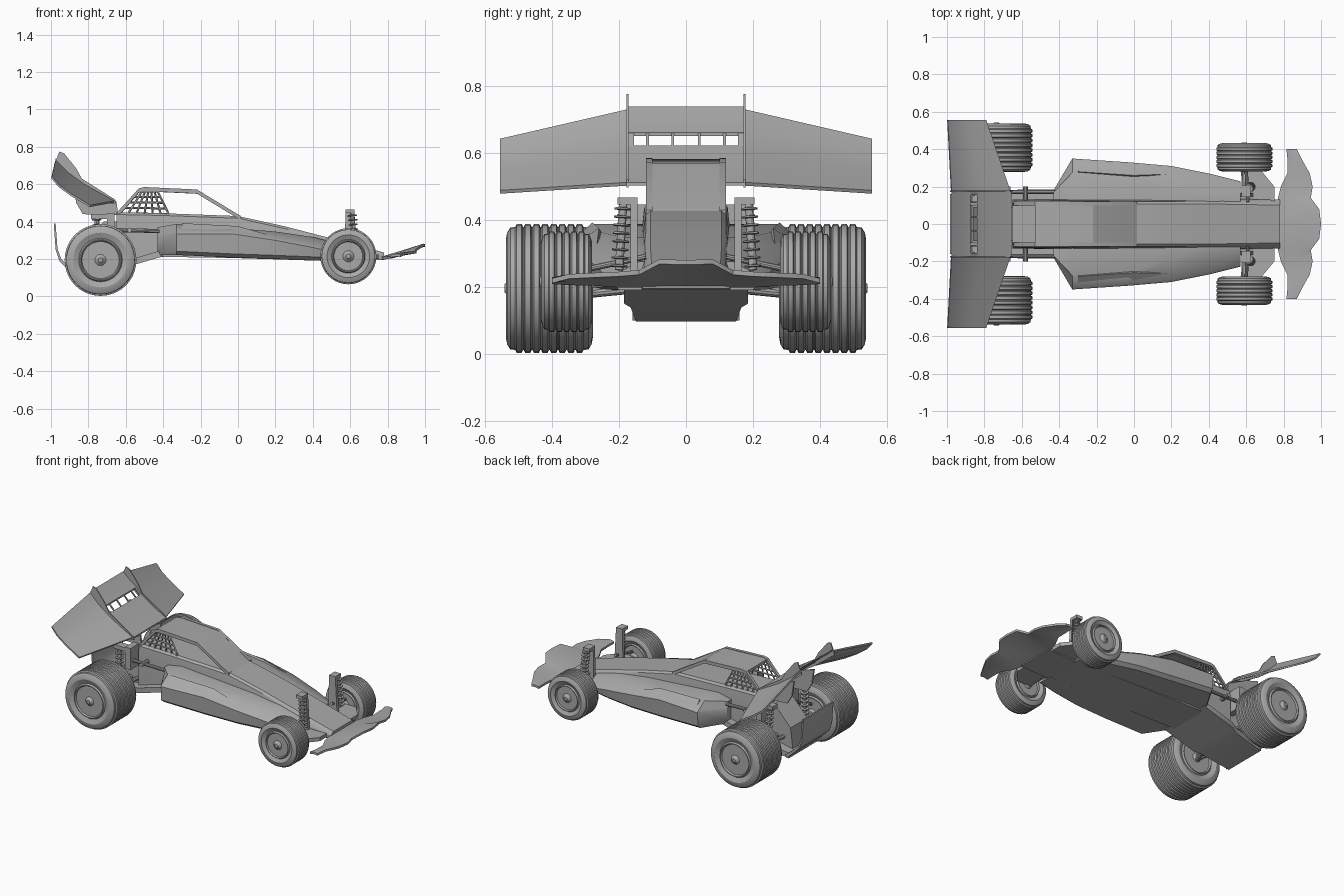
import bpy, bmesh, math
from mathutils import Vector

if "Cube" in bpy.data.objects:
    bpy.data.objects.remove(bpy.data.objects["Cube"])

grey = bpy.data.materials.new("grey")
grey.diffuse_color = (0.4, 0.4, 0.4, 1)
grey.use_nodes = True
grey.node_tree.nodes["Principled BSDF"].inputs["Base Color"].default_value = grey.diffuse_color


def finish(bm, name, mirror=False):
    bmesh.ops.recalc_face_normals(bm, faces=bm.faces)
    me = bpy.data.meshes.new(name)
    bm.to_mesh(me)
    bm.free()
    me.materials.append(grey)
    ob = bpy.data.objects.new(name, me)
    bpy.context.collection.objects.link(ob)
    if mirror:
        m = ob.modifiers.new("mirror", 'MIRROR')
        m.use_axis = (False, True, False)
        m.use_mirror_merge = False
    return ob


def loft(name, rings, mirror=False):
    """Skin closed rings of equal length and cap both ends."""
    bm = bmesh.new()
    vs = [[bm.verts.new(p) for p in r] for r in rings]
    n = len(vs[0])
    for a, b in zip(vs, vs[1:]):
        for i in range(n):
            bm.faces.new((a[i], a[(i + 1) % n], b[(i + 1) % n], b[i]))
    bm.faces.new(vs[0][::-1])
    bm.faces.new(vs[-1])
    return finish(bm, name, mirror)


def prism(name, prof, y0, y1, mirror=False):
    """Side profile (x, z) extruded across y."""
    return loft(name, [[(x, y, z) for x, z in prof] for y in (y0, y1)], mirror)


def strip(name, prof, t, y0, y1, mirror=False):
    """Thin plate following a side profile."""
    return prism(name, prof + [(x, z - t) for x, z in reversed(prof)], y0, y1, mirror)


def box(name, x0, x1, y0, y1, z0, z1, mirror=False):
    return prism(name, [(x0, z0), (x1, z0), (x1, z1), (x0, z1)], y0, y1, mirror)


def lathe(name, prof, origin, axis, n=16, mirror=False):
    """Revolve (radius, distance) pairs round an axis."""
    o, w = Vector(origin), Vector(axis).normalized()
    u = w.orthogonal().normalized()
    v = w.cross(u)
    ang = [2 * math.pi * i / n for i in range(n)]
    rings = [[o + w * t + (u * math.cos(a) + v * math.sin(a)) * r for a in ang] for r, t in prof]
    return loft(name, rings, mirror)


def rod(name, a, b, r, mirror=False):
    d = Vector(b) - Vector(a)
    return lathe(name, [(r, 0), (r, d.length)], a, d, 10, mirror)


def shock(name, a, b, r):
    """Thin damper with a stack of spring coils."""
    d = Vector(b) - Vector(a)
    L, prof, n = d.length, [(r * .5, 0)], 8
    for i in range(n):
        t = L * (i + .5) / n
        prof += [(r * .5, t - L * .022), (r, t - L * .012), (r, t + L * .012), (r * .5, t + L * .022)]
    lathe(name, prof + [(r * .5, L)], a, d, 12, True)


def wheel(name, x, z, y0, width, r, rim, ribs):
    """Ribbed tyre with a recessed rim and a hub."""
    s = r * .14
    side = [(.012, -.004), (.02, .004), (.03, .012), (rim * .9, .012), (rim * .95, .002), (rim, .002),
            (rim * 1.06, .012), (r * .76, 0), (r * .87, .004), (r * .95, s * .5)]
    tread, step = [], (width - 2 * s) / ribs
    for i in range(ribs):
        t = s + i * step
        tread += [(r * .955, t + step * .04), (r, t + step * .2), (r, t + step * .8), (r * .955, t + step * .96)]
    prof = side + tread + [(a, width - t) for a, t in reversed(side)]
    lathe(name, prof, (x, y0, z), (0, 1, 0), 40, True)


# Wheels and axles
wheel("rear_wheel", -.735, .195, .278, .26, .192, .11, 8)
wheel("front_wheel", .59, .215, .28, .153, .15, .085, 5)
rod("rear_axle", (-.735, -.29, .195), (-.735, .29, .195), .016)
rod("front_axle", (.59, .16, .215), (.59, .29, .215), .016, True)

# Main tub and hood
tub = []
for x, zb, zt, wb, wt in [(-.65, .17, .45, .13, .125), (-.4, .212, .445, .135, .125), (0, .205, .43, .135, .12),
                          (.25, .197, .375, .135, .12), (.47, .19, .318, .135, .12), (.78, .195, .235, .13, .115)]:
    tub.append([(x, -wb, zb), (x, wb, zb), (x, wb, zb + (zt - zb) * .55), (x, wt, zt - .012), (x, wt - .014, zt),
                (x, -wt + .014, zt), (x, -wt, zt - .012), (x, -wb, zb + (zt - zb) * .55)])
loft("main_tub", tub)

# Side pods: plan width, crease height, shelf edge and shelf height per station
pod = []
for x, yo, zb, zm, yi, zt in [(-.43, .18, .22, .315, .17, .37), (-.33, .35, .222, .335, .275, .388),
                              (-.03, .33, .208, .335, .27, .366), (.2, .31, .2, .3, .185, .347),
                              (.4, .27, .192, .262, .15, .318), (.57, .228, .19, .222, .14, .275)]:
    u = min(.03, yo - .16)
    pod.append([(x, .11, zb), (x, yo - u, zb), (x, yo - .006, zb + .02), (x, yo, zm), (x, yo - .012, zm + .012),
                (x, yi, zt), (x, .11, zt)])
loft("side_pod", pod, True)
# Arrow shaped raised panel along the pod
loft("pod_arrow", [[(-.3, .335, .34), (-.3, .28, .392), (-.3, .26, .35)], [(.0, .318, .335), (.0, .26, .376), (.0, .24, .34)],
                   [(.28, .292, .284), (.28, .27, .296), (.28, .25, .27)]], True)

# Cockpit frame, roof, windscreen
strip("cockpit_frame", [(-.645, .452), (-.53, .578), (-.5, .585), (-.22, .572), (.015, .43)], .022, .1, .12, True)
strip("roof", [(-.53, .576), (-.5, .582), (-.22, .569)], .02, -.102, .102)
strip("windscreen", [(-.22, .569), (-.195, .557), (.015, .427)], .015, -.102, .102)

# Perforated side window panel
bm = bmesh.new()
lo, hi = ((-.63, .445), (-.37, .44)), ((-.53, .562), (-.43, .562))
nx, nz, grid = 6, 4, []
for j in range(nz + 1):
    f, row = j / nz, []
    for i in range(nx + 1):
        g = i / nx
        e0 = [lo[0][k] * (1 - f) + hi[0][k] * f for k in (0, 1)]
        e1 = [lo[1][k] * (1 - f) + hi[1][k] * f for k in (0, 1)]
        row.append(bm.verts.new((e0[0] * (1 - g) + e1[0] * g, .11, e0[1] * (1 - g) + e1[1] * g)))
    grid.append(row)
for j in range(nz):
    for i in range(nx):
        bm.faces.new((grid[j][i], grid[j][i + 1], grid[j + 1][i + 1], grid[j + 1][i]))
win = finish(bm, "window_lattice")
wf = win.modifiers.new("holes", 'WIREFRAME')
wf.thickness = .011
wf.use_boundary = True
mm = win.modifiers.new("mirror", 'MIRROR')
mm.use_axis = (False, True, False)

# Rear skid plate, gearbox, bumper
loft("rear_skid", [[(x, -w, z), (x, w, z), (x, w, z + .035), (x, -w, z + .035)] for x, z, w in
                   [(-.4, .215, .185), (-.62, .15, .185), (-.66, .138, .165), (-.87, .097, .15)]])
prism("gearbox", [(-.86, .11), (-.64, .15), (-.64, .4), (-.72, .4), (-.84, .27)], -.09, .09)
prism("rear_bumper", [(-.985, .39), (-.975, .25), (-.955, .19), (-.92, .155), (-.86, .1), (-.85, .12),
                      (-.915, .17), (-.945, .2), (-.965, .255), (-.975, .39)], -.16, .16)

# Rear suspension
for x in (-.79, -.68):
    rod("rear_arm", (x, .08, .2), (-.735, .285, .18), .013, True)
rod("rear_upper_link", (-.7, .1, .34), (-.735, .285, .26), .009, True)
prism("rear_shock_tower", [(-.7, .3), (-.66, .3), (-.66, .445), (-.7, .445)], .06, .2, True)
box("rear_tower_bracket", -.785, -.66, .15, .2, .415, .44, True)
shock("rear_shock", (-.745, .2, .2), (-.755, .18, .425), .026)
rod("trailing_bar", (-.68, .17, .355), (-.42, .17, .35), .011, True)
rod("cross_stub", (-.58, .12, .355), (-.58, .2, .355), .013, True)

# Rear wing
def chord(y, pts, t=.01):
    return [(x, y, z) for x, z in pts] + [(x - .004, y, z - t) for x, z in reversed(pts)]

loft("wing_side", [chord(.175, [(-.975, .73), (-.91, .665), (-.82, .6), (-.66, .512)]),
                   chord(.556, [(-.995, .642), (-.955, .595), (-.89, .548), (-.79, .488)])], True)
strip("wing_centre_upper", [(-.975, .738), (-.92, .69), (-.875, .66)], .01, -.175, .175)
strip("wing_centre_lower", [(-.84, .622), (-.75, .562), (-.655, .512)], .01, -.175, .175)
for y in (-.165, -.115, -.04, .04, .115, .165):
    h = .01 if abs(y) > .15 else .004
    strip("wing_slot_rib", [(-.877, .661), (-.838, .621)], .01, y - h, y + h)
prism("wing_end_plate", [(-.985, .7), (-.955, .775), (-.93, .765), (-.865, .685), (-.835, .63), (-.66, .52),
                         (-.65, .496), (-.69, .497), (-.84, .588)], .171, .178, True)
prism("wing_mount", [(-.88, .6), (-.865, .5), (-.83, .44), (-.64, .435), (-.65, .508), (-.75, .56)], .1, .112, True)

# Front suspension
prism("front_shock_tower", [(.57, .23), (.635, .23), (.622, .465), (.575, .465)], .145, .165, True)
box("front_tower_cap", .575, .622, .145, .205, .445, .466, True)
shock("front_shock", (.625, .2, .25), (.61, .188, .445), .026)
loft("front_arm", [[(x0, y, .2), (x1, y, .2), (x1, y, .225), (x0, y, .225)] for y, x0, x1 in
                   [(.1, .56, .75), (.2, .58, .75), (.285, .57, .68)]], True)
rod("front_upper_link", (.61, .12, .29), (.6, .285, .255), .009, True)

# Front bumper: stations across y with rear and front edges
half = [(0, .765, .2, 1.0, .28), (.08, .765, .2, .99, .282), (.14, .77, .2, .945, .25), (.2, .785, .2, .955, .245),
        (.27, .82, .205, .94, .242), (.35, .82, .207, .895, .238), (.4, .815, .21, .87, .225)]
rows = [(-s[0],) + s[1:] for s in reversed(half[1:])] + half
bump = []
for y, xr, zr, xf, zf in rows:
    xm, zm = (xr + xf) / 2, zr + (zf - zr) * .42
    top = [(xr, zr + .012), (xm, zm + .012), (xf, zf)]
    bump.append([(x, y, z) for x, z in top] + [(x, y, z - .014) for x, z in reversed(top)])
loft("front_bumper", bump)

# Smooth round parts, keep hard edges
bpy.ops.object.select_all(action='SELECT')
bpy.context.view_layer.objects.active = bpy.data.objects["main_tub"]
bpy.ops.object.shade_smooth_by_angle(angle=math.radians(30))
